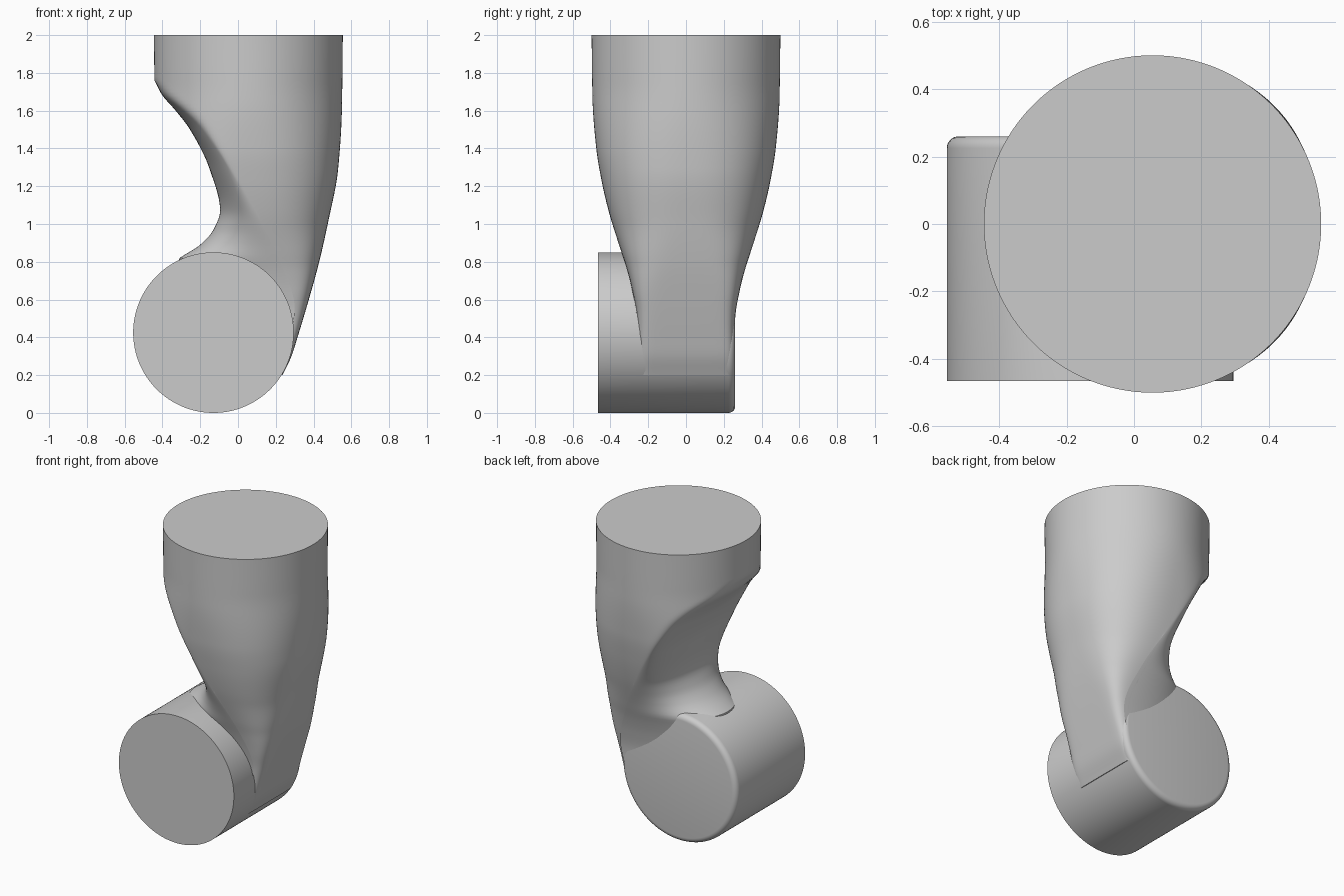
import bpy, bmesh, math

cube = bpy.data.objects.get("Cube")
if cube:
    bpy.data.objects.remove(cube, do_unlink=True)

grey = bpy.data.materials.new("light_grey")
grey.use_nodes = True
GREY = (0.6, 0.6, 0.6, 1)
grey.diffuse_color = GREY
grey.node_tree.nodes["Principled BSDF"].inputs["Base Color"].default_value = GREY


def finish(name, bm):
    bmesh.ops.recalc_face_normals(bm, faces=bm.faces)
    mesh = bpy.data.meshes.new(name)
    bm.to_mesh(mesh)
    bm.free()
    mesh.materials.append(grey)
    obj = bpy.data.objects.new(name, mesh)
    bpy.context.collection.objects.link(obj)
    bpy.ops.object.select_all(action='DESELECT')
    bpy.context.view_layer.objects.active = obj
    obj.select_set(True)
    bpy.ops.object.shade_smooth_by_angle(angle=math.radians(32))
    return obj


def loft(bm, rings):
    loops = [[bm.verts.new(p) for p in ring] for ring in rings]
    for a, b in zip(loops, loops[1:]):
        for i in range(len(a)):
            j = (i + 1) % len(a)
            bm.faces.new((a[i], a[j], b[j], b[i]))
    bm.faces.new(loops[0])
    bm.faces.new(loops[-1])


def curve(points):
    """Smooth monotone interpolation through (height, value) points."""
    slopes = [(b[1] - a[1]) / (b[0] - a[0]) for a, b in zip(points, points[1:])]
    tangents = [slopes[0]]
    for s, t in zip(slopes, slopes[1:]):
        tangents.append(2 * s * t / (s + t) if s * t > 0 else 0)
    tangents.append(slopes[-1])

    def value(z):
        k = 0
        while k < len(points) - 2 and z > points[k + 1][0]:
            k += 1
        (z0, v0), (z1, v1) = points[k], points[k + 1]
        h = z1 - z0
        t = (z - z0) / h
        u = 1 - t
        return (v0 * u * u * (1 + 2 * t) + v1 * t * t * (3 - 2 * t)
                + h * t * u * (u * tangents[k] - t * tangents[k + 1]))
    return value


# Limb: a round top that tapers into a flat-sided slab, scooped on one side
CENTRE = 0.055
outer_side = curve([(.2, .235), (.3, .283), (.4, .315), (.6, .375), (.8, .43),
                    (1, .475), (1.29, .53), (1.6, .55), (1.8, .553), (2, .555)])
half_width = curve([(.2, .255), (.42, .256), (.52, .262), (.65, .285), (.75, .31),
                    (.86, .345), (1.07, .41), (1.23, .447), (1.4, .475),
                    (1.66, .495), (2, .5)])
squareness = curve([(.2, 12), (.6, 7), (.8, 4), (1, 2.8), (1.4, 2.3), (1.75, 2), (2, 2)])
scoop_side = curve([(.2, -.35), (.81, -.32), (.85, -.26), (.89, -.2), (.97, -.13), (1.07, -.095),
                    (1.29, -.15), (1.5, -.254), (1.6, -.33), (1.68, -.4),
                    (1.74, -.438), (1.78, -.5), (2, -.6)])
ridge = curve([(.2, .2), (.55, .3), (.81, .22), (1.13, .06), (1.4, -.07),
               (1.66, -.2), (1.74, -.3), (2, -.4)])


def smooth_max(a, b, k=0.03):
    h = max(k - abs(a - b), 0) / k
    return max(a, b) + h * h * k / 4


def section(z, count=160):
    reach = outer_side(z) - CENTRE
    w, n = half_width(z), squareness(z)
    left, edge = scoop_side(z), ridge(z)
    ring = []
    for i in range(count):
        a = math.tau * (i + .5) / count
        c, s = math.cos(a), math.sin(a)
        r = (abs(c) ** n + abs(s) ** n) ** (-1 / n)
        x, y = CENTRE + reach * r * c, w * r * s
        if z < 1.79:
            bow = 1 - math.sqrt(max(0, 1 - (y / w) ** 2))
            x = smooth_max(x, left + (edge - left) * bow)
        ring.append((x, y, z))
    return ring


STEPS = 90
bm = bmesh.new()
loft(bm, [section(.2 + 1.8 * i / STEPS) for i in range(STEPS + 1)])
finish("limb", bm)

# Joint barrel: horizontal cylinder with a softened rear rim
RADIUS, RIM = 0.425, 0.035
profile = [(-.465, RADIUS), (.26 - RIM, RADIUS)]
for i in range(1, 6):
    a = math.pi / 2 * i / 5
    profile.append((.26 - RIM + RIM * math.sin(a), RADIUS - RIM + RIM * math.cos(a)))
bm = bmesh.new()
loft(bm, [[(-.13 + r * math.cos(math.tau * i / 128), y, RADIUS + r * math.sin(math.tau * i / 128))
           for i in range(128)] for y, r in profile])
finish("joint_barrel", bm)
